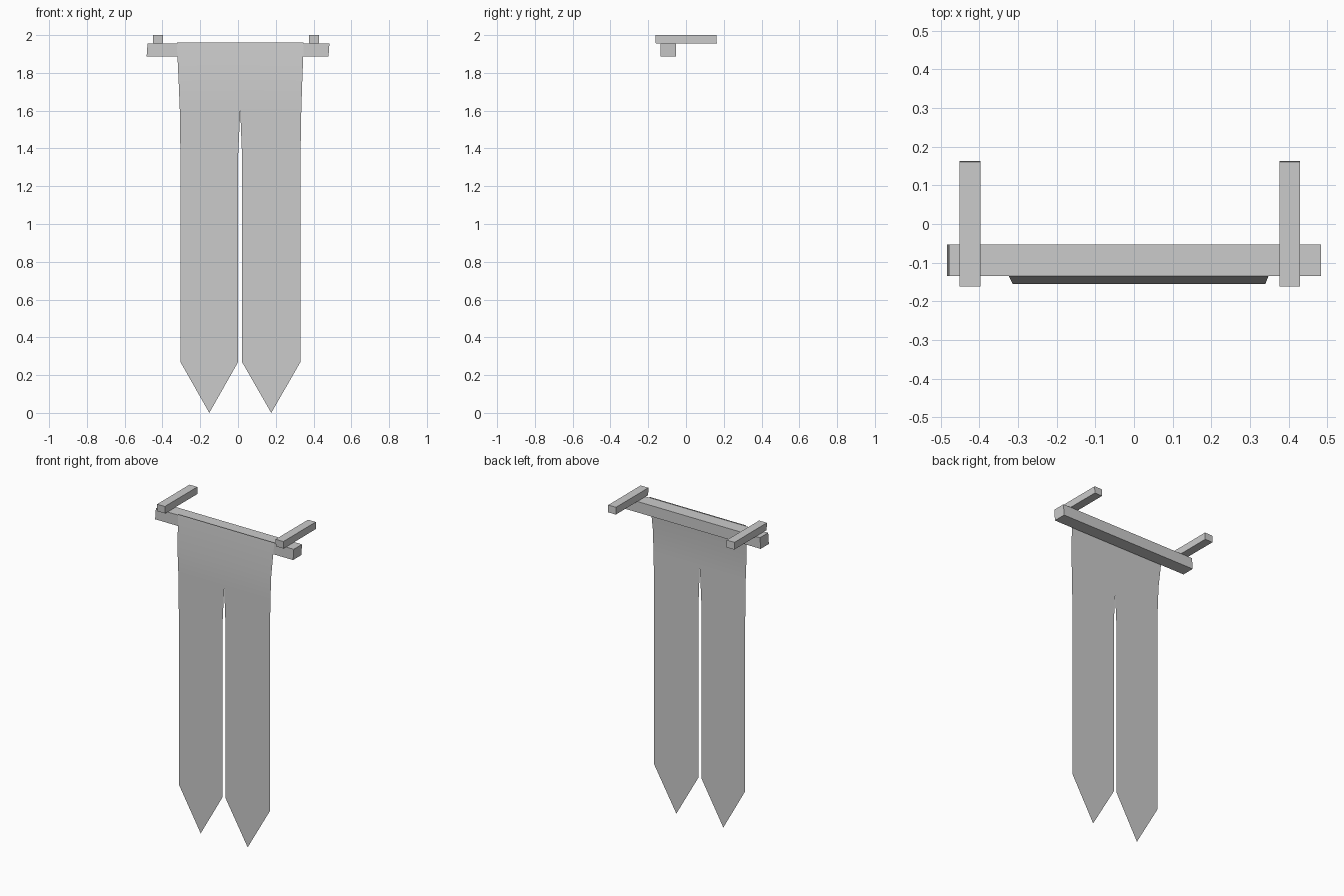
import bpy
import bmesh

old = bpy.data.objects.get("Cube")
if old:
    bpy.data.objects.remove(old, do_unlink=True)

grey = bpy.data.materials.new("plain grey")
grey.use_nodes = True
colour = (0.6, 0.6, 0.6, 1)
grey.diffuse_color = colour
grey.node_tree.nodes["Principled BSDF"].inputs["Base Color"].default_value = colour


def finish(name, bm):
    mesh = bpy.data.meshes.new(name)
    bm.to_mesh(mesh)
    bm.free()
    mesh.materials.append(grey)
    obj = bpy.data.objects.new(name, mesh)
    bpy.context.collection.objects.link(obj)
    return obj


def bar(name, low, high, lean_x=0, lean_y=0):
    """Box between two corners, its top nudged sideways for slanted ends."""
    bm = bmesh.new()
    bmesh.ops.create_cube(bm, size=1)
    for v in bm.verts:
        top = v.co.z > 0
        v.co = [low[i] + (v.co[i] + 0.5) * (high[i] - low[i]) for i in range(3)]
        if top:
            v.co.x += lean_x
            v.co.y += lean_y
    return finish(name, bm)


# Cross beam and the two wall brackets resting on it
bar("cross_beam", (-0.484, -0.135, 1.886), (0.479, -0.053, 1.955), lean_x=0.005)
for name, x in (("right_bracket", -0.424), ("left_bracket", 0.403)):
    bar(name, (x - 0.027, -0.16, 1.955), (x + 0.027, 0.163, 2.0), lean_y=-0.002)

# Cloth rows: height, depth, outer left edge, slit edges, outer right edge
rows = [
    (1.96, -0.135, -0.324, 0.012, 0.012, 0.348),
    (1.75, -0.155, -0.314, 0.012, 0.012, 0.340),
    (1.60, -0.155, -0.308, 0.012, 0.012, 0.335),
    (1.37, -0.155, -0.305, 0.001, 0.021, 0.331),
    (0.27, -0.155, -0.305, 0.001, 0.021, 0.331),
]
bm = bmesh.new()
grid = [[bm.verts.new((x, y, z)) for x in xs] for z, y, *xs in rows]
for side in (0, 2):
    for upper, lower in zip(grid, grid[1:]):
        bm.faces.new((upper[side], lower[side], lower[side + 1], upper[side + 1]))
    # Pointed tail
    a, b = grid[-1][side:side + 2]
    tip = bm.verts.new(((a.co.x + b.co.x) / 2, a.co.y, 0))
    bm.faces.new((a, tip, b))
bmesh.ops.remove_doubles(bm, verts=bm.verts[:], dist=0.0005)
for f in bm.faces:
    f.smooth = True
finish("banner_cloth", bm)
